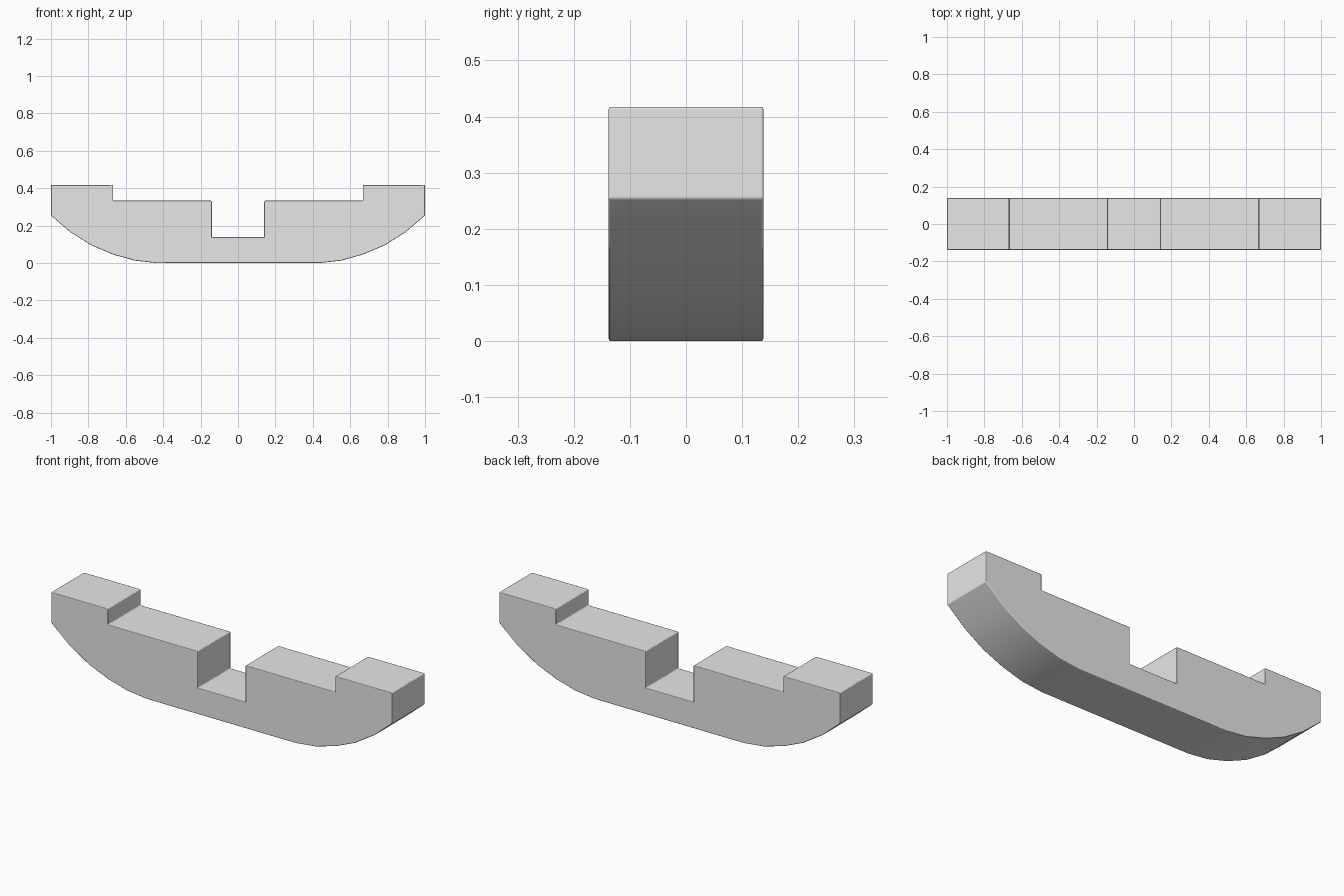
import bpy, bmesh, math

cube = bpy.data.objects.get("Cube")
if cube:
    bpy.data.objects.remove(cube, do_unlink=True)

HALF_DEPTH = 0.138

# Plain grey
grey = bpy.data.materials.new("light grey")
grey.use_nodes = True
colour = (0.8, 0.8, 0.8, 1.0)
grey.diffuse_color = colour
grey.node_tree.nodes["Principled BSDF"].inputs["Base Color"].default_value = colour

# Right half of the profile: curved underside, end, stepped top, centre notch
half = [(0.437, 0.0), (0.553, 0.013), (0.67, 0.046), (0.783, 0.094),
        (0.896, 0.165), (1.0, 0.254), (1.0, 0.417), (0.667, 0.417),
        (0.667, 0.333), (0.14, 0.333), (0.14, 0.139)]
profile = half + [(-x, z) for x, z in reversed(half)]

# Extrude the profile through the depth
bm = bmesh.new()
face = bm.faces.new([bm.verts.new((x, -HALF_DEPTH, z)) for x, z in profile])
ext = bmesh.ops.extrude_face_region(bm, geom=[face])
verts = [g for g in ext["geom"] if isinstance(g, bmesh.types.BMVert)]
bmesh.ops.translate(bm, verts=verts, vec=(0, 2 * HALF_DEPTH, 0))
bmesh.ops.recalc_face_normals(bm, faces=bm.faces)
mesh = bpy.data.meshes.new("stepped_rocker")
bm.to_mesh(mesh)
bm.free()
mesh.materials.append(grey)

rocker = bpy.data.objects.new("stepped_rocker", mesh)
bpy.context.collection.objects.link(rocker)
bpy.context.view_layer.objects.active = rocker
rocker.select_set(True)
bpy.ops.object.shade_smooth()

# Small softened edges, with flat faces kept flat
bevel = rocker.modifiers.new("soft_edges", "BEVEL")
bevel.width = 0.004
bevel.segments = 2
bevel.limit_method = "ANGLE"
bevel.angle_limit = math.radians(30)
bevel.harden_normals = True
